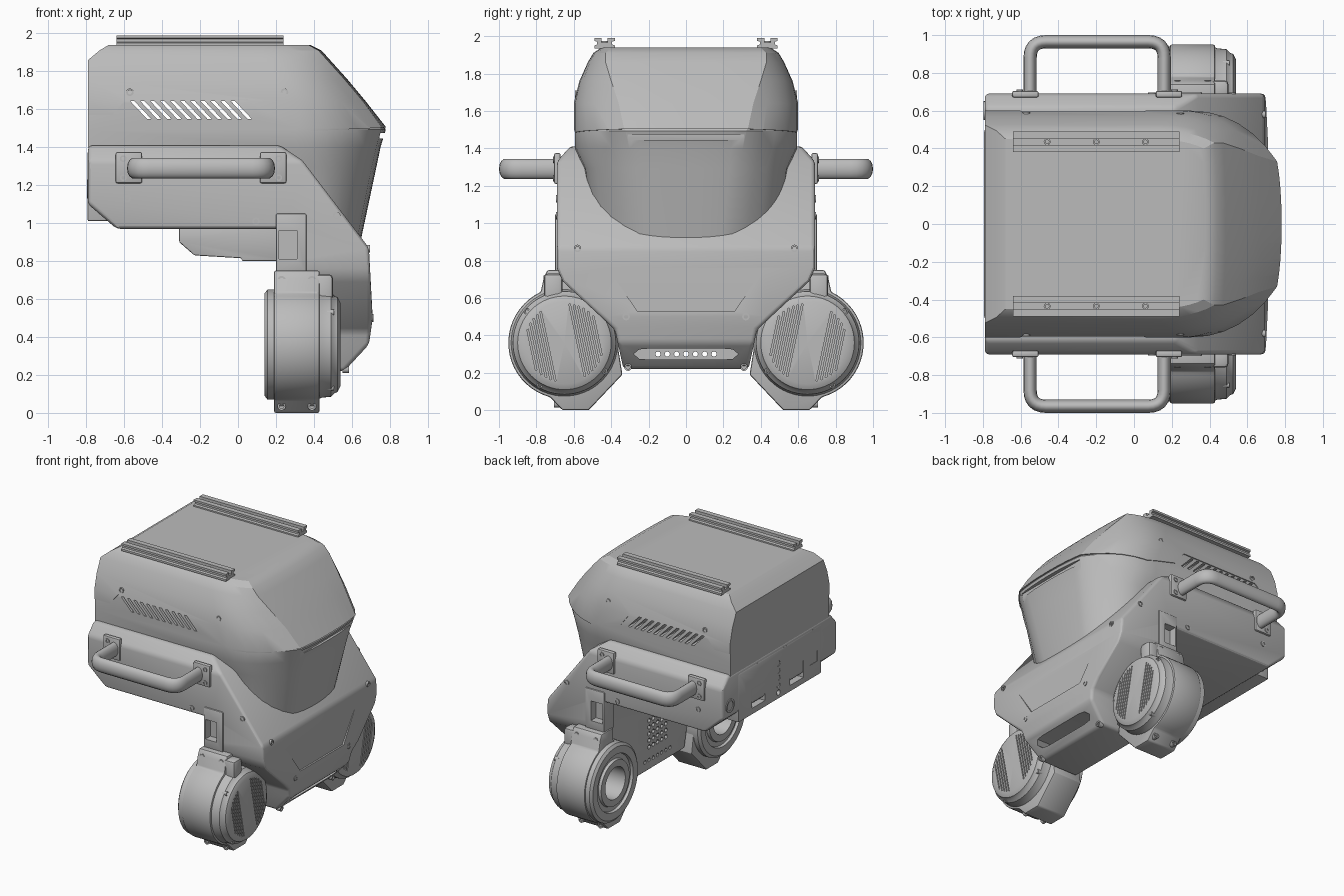
import bpy, bmesh
from math import sin, cos, pi, radians, sqrt
from mathutils import Matrix, Vector

if "Cube" in bpy.data.objects:
    bpy.data.objects.remove(bpy.data.objects["Cube"])

grey = bpy.data.materials.new("plain_grey")
grey.use_nodes = True
colour = (0.5, 0.5, 0.5, 1)
grey.diffuse_color = colour
grey.node_tree.nodes["Principled BSDF"].inputs["Base Color"].default_value = colour
parts = []


def finish(bm, name):
    bmesh.ops.recalc_face_normals(bm, faces=bm.faces)
    mesh = bpy.data.meshes.new(name)
    bm.to_mesh(mesh)
    bm.free()
    mesh.materials.append(grey)
    obj = bpy.data.objects.new(name, mesh)
    bpy.context.collection.objects.link(obj)
    parts.append(obj)
    return obj


def prism(name, outlines, axis, lo, hi):
    """Extrude one or more flat outlines along an axis."""
    place = {"x": lambda a, b, c: (c, a, b), "y": lambda a, b, c: (a, c, b)}[axis]
    bm = bmesh.new()
    if not isinstance(outlines[0], list):
        outlines = [outlines]
    for outline in outlines:
        face = bm.faces.new([bm.verts.new(place(a, b, lo)) for a, b in outline])
        result = bmesh.ops.extrude_face_region(bm, geom=[face], use_keep_orig=True)
        moved = [v for v in result["geom"] if isinstance(v, bmesh.types.BMVert)]
        bmesh.ops.translate(bm, verts=moved, vec=Vector(place(0, 0, hi - lo)))
    return finish(bm, name)


def rect(a0, a1, b0, b1):
    return [(a0, b0), (a1, b0), (a1, b1), (a0, b1)]


def disc(a, b, r, n=12):
    return [(a + r * cos(2 * pi * i / n), b + r * sin(2 * pi * i / n)) for i in range(n)]


def both_sides(half):
    return half + [(-a, b) for a, b in reversed(half)]


def lathe(name, profile, centre, direction, steps=48):
    """Spin (distance, radius) points about a direction."""
    bm = bmesh.new()
    verts = [bm.verts.new((r, 0, d)) for d, r in profile]
    edges = [bm.edges.new(pair) for pair in zip(verts, verts[1:])]
    bmesh.ops.spin(bm, geom=verts + edges, axis=(0, 0, 1), cent=(0, 0, 0),
                   angle=2 * pi, steps=steps)
    bmesh.ops.remove_doubles(bm, verts=bm.verts, dist=1e-5)
    turn = Vector((0, 0, 1)).rotation_difference(Vector(direction)).to_matrix().to_4x4()
    bm.transform(Matrix.Translation(centre) @ turn)
    return finish(bm, name)


def apply(obj, kind, **settings):
    mod = obj.modifiers.new(kind, kind)
    for key, value in settings.items():
        setattr(mod, key, value)
    bpy.context.view_layer.objects.active = obj
    bpy.ops.object.modifier_apply(modifier=mod.name)
    return obj


def combine(obj, other, operation="DIFFERENCE"):
    apply(obj, "BOOLEAN", object=other, operation=operation, solver="EXACT")
    parts.remove(other)
    bpy.data.objects.remove(other)
    return obj


def bevel(obj, width, segments=2):
    return apply(obj, "BEVEL", width=width, segments=segments,
                 limit_method="ANGLE", angle_limit=radians(25))


def mirror(obj):
    return apply(obj, "MIRROR", use_axis=(False, True, False))


def screw(name, centre, direction, size=0.02):
    profile = [(-0.03, 0), (-0.03, size), (0.006, size), (0.006, size * 0.55),
               (-0.004, size * 0.55), (-0.004, 0)]
    return mirror(lathe(name, profile, centre, direction, 14))


# Torso: side silhouette crossed with front silhouette
side = [(-0.79, 1.41), (0.22, 1.41), (0.34, 1.33), (0.69, 0.87), (0.71, 0.5), (0.69, 0.36),
        (0.56, 0.22), (0.24, 0.22), (0.24, 0.97), (-0.64, 0.97), (-0.79, 1.1)]
front = both_sides([(0.61, 1.42), (0.69, 1.33), (0.69, 0.76), (0.66, 0.69),
                    (0.38, 0.43), (0.33, 0.2)])
torso = prism("torso_shell", side, "y", -0.8, 0.8)
combine(torso, prism("outline", front, "x", -0.9, 0.9), "INTERSECT")
bevel(torso, 0.022, 3)
# Chest panel, chin slot with holes, rear vent grid, side ports
combine(torso, prism("panel", both_sides([(0.46, 0.82), (0.26, 0.53)]), "x", 0.696, 0.8))
slot = both_sides([(0.19, 0.33), (0.25, 0.325), (0.28, 0.3), (0.25, 0.275), (0.19, 0.27)])
combine(torso, prism("chin_slot", slot, "x", 0.52, 0.8))
combine(torso, prism("chin_holes", [disc(i * 0.05, 0.3, 0.014, 8) for i in range(-3, 4)],
                     "x", 0.1, 0.8))
grid = [disc(i * 0.05, 0.5 + j * 0.05, 0.018, 6) for i in range(-2, 3) for j in range(-2, 3)]
combine(torso, prism("vent_grid", grid, "x", 0.2, 0.28))

# Rear connector panel
panel = bevel(prism("rear_panel", rect(-0.5, 0.5, 1.01, 1.38), "x", -0.793, -0.6), 0.01)
ports = [rect(0.18, 0.34, 1.06, 1.2), rect(-0.28, -0.12, 1.06, 1.19),
         rect(-0.45, -0.36, 1.12, 1.2)]
ports += [disc(0.02, 1.06 + i * 0.055, 0.02) for i in range(5)]
combine(panel, prism("ports", ports, "x", -0.9, -0.74))
lathe("rear_socket", [(-0.02, 0), (-0.02, 0.05), (0.006, 0.05), (0.006, 0.035), (0, 0.035),
                      (0, 0)], (-0.79, 0.6, 1.18), (-1, 0, 0), 20)

# Hood: rings of (height, back, half width, bend start, corner x, corner y, nose)
rings = [(0.9, 0.3, 0.5, 0.35, 0.63, 0.25, 0.65), (1.3, 0.3, 0.55, 0.35, 0.71, 0.3, 0.735),
         (1.405, -0.79, 0.6, 0.3, 0.735, 0.31, 0.757),
         (1.5, -0.79, 0.6, 0.3, 0.76, 0.33, 0.785),
         (1.64, -0.79, 0.6, 0.25, 0.66, 0.36, 0.675),
         (1.76, -0.79, 0.57, 0.2, 0.56, 0.4, 0.575),
         (1.86, -0.79, 0.525, 0.15, 0.47, 0.43, 0.485),
         (1.91, -0.73, 0.495, 0.13, 0.425, 0.43, 0.44),
         (1.94, -0.68, 0.45, 0.1, 0.37, 0.4, 0.38)]


def curve(p, q, r, n):
    return [tuple(Vector(p).lerp(q, i / n).lerp(Vector(q).lerp(r, i / n), i / n))
            for i in range(1, n + 1)]


def hood(name, inset):
    bm = bmesh.new()
    loops = []
    for z, back, width, bend, cx, cy, nose in rings:
        width, cx, cy, nose = width - inset, cx - inset, cy - inset, nose - inset
        half = [(back, width), (bend, width)]
        half += curve((bend, width), (bend + 0.6 * (cx - bend), width), (cx, cy), 6)
        half += curve((cx, cy), (nose, cy * 0.6), (nose, 0), 4)
        full = half + [(x, -y) for x, y in reversed(half[:-1])]
        loops.append([bm.verts.new((x, y, z - inset)) for x, y in full])
    for low, high in zip(loops, loops[1:]):
        for i in range(len(low)):
            bm.faces.new((low[i - 1], low[i], high[i], high[i - 1]))
    bm.faces.new(loops[0])
    bm.faces.new(loops[-1])
    return finish(bm, name)


# Upper cover sits just proud of the lower hood along a stepped seam
seam = [(-0.9, 1.57), (-0.66, 1.57), (-0.59, 1.655), (0.05, 1.655), (0.13, 1.55),
        (0.38, 1.485), (0.9, 1.51), (0.9, 2.1), (-0.9, 2.1)]
cover = combine(hood("hood_cover", 0), prism("seam", seam, "y", -1, 1), "INTERSECT")
lower = hood("hood_lower", 0.006)
slats = []
for i in range(11):
    x = -0.57 + 0.053 * i
    slats.append([(x, 1.645), (x + 0.022, 1.645), (x + 0.112, 1.55), (x + 0.09, 1.55)])
combine(lower, prism("side_vents", slats, "y", -1, 1))
combine(lower, prism("nose_slot", rect(-0.31, 0.31, 1.445, 1.475), "x", 0.745, 0.9))
vents = [rect(y, y + 0.02, 1.64, 1.75) for y in [-0.46 + 0.04 * i for i in range(23)]]
combine(cover, prism("rear_vents", vents, "x", -0.9, -0.76))

# Top rails with a slot
half_rail = [(0.055, 1.935), (0.055, 1.95), (0.04, 1.955), (0.04, 1.97), (0.055, 1.975),
             (0.055, 1.99), (0.016, 1.99), (0.016, 1.965)]
mirror(prism("top_rail", [(y + 0.435, z) for y, z in both_sides(half_rail)], "x", -0.64, 0.24))
for x in (-0.46, -0.2, 0.06):
    screw("rail_screw", (x, 0.435, 1.967), (0, 0, 1), 0.018)

# Side handles: oval tube with rounded corners
path = [(-0.55, 0.68), (-0.55, 0.88)] + curve((-0.55, 0.88), (-0.55, 0.965), (-0.465, 0.965), 6)
path += [(-0.39 - x, y) for x, y in reversed(path)]
tube = bpy.data.curves.new("handle", "CURVE")
tube.dimensions = "3D"
tube.bevel_depth = 0.035
tube.bevel_resolution = 5
spline = tube.splines.new("POLY")
spline.points.add(len(path) - 1)
for point, (x, y) in zip(spline.points, path):
    point.co = (x, y, 0, 1)
tube.materials.append(grey)
handle = bpy.data.objects.new("handle", tube)
handle.location.z = 1.29
handle.scale.z = 1.57
bpy.context.collection.objects.link(handle)
bpy.ops.object.select_all(action="DESELECT")
handle.select_set(True)
bpy.context.view_layer.objects.active = handle
bpy.ops.object.convert(target="MESH")
handle = bpy.context.view_layer.objects.active
parts.append(handle)
mirror(handle)
for x, edge in ((-0.575, -0.03), (0.185, 0.03)):
    mirror(bevel(prism("handle_plate", rect(x - 0.07, x + 0.07, 1.21, 1.375), "y", 0.67, 0.705), 0.01))
    for z in (1.24, 1.34):
        screw("handle_screw", (x + edge, 0.705, z), (0, 1, 0), 0.018)

# Underside box
under = [(-0.31, 0.98), (-0.31, 0.9), (-0.23, 0.83), (0.02, 0.815), (0.02, 0.8),
         (0.25, 0.8), (0.25, 0.98)]
bevel(prism("underside_box", under, "y", -0.32, 0.32), 0.01)

# Leg brackets
bracket = bevel(prism("leg_bracket", rect(0.2, 0.36, 0.74, 1.05), "y", 0.58, 0.7), 0.008)
opening = rect(0.215, 0.31, 0.81, 0.96)
mirror(combine(bracket, prism("opening", opening, "y", 0.64, 0.8)))
combine(torso, mirror(prism("opening", opening, "y", 0.64, 0.8)))

# Hip motors: housing, turned body with open rear bore, slatted front
cy, cz = 0.65, 0.36
arc = [(cy + 0.3 * cos(radians(a)), cz + 0.3 * sin(radians(a))) for a in range(65, -76, -7)]
outline = [(0.6, 0.75), (0.74, 0.75), (0.76, 0.71)] + arc
outline += [(0.66, 0), (0.52, 0), (0.34, 0.19), (0.38, 0.44), (0.6, 0.66)]
housing = bevel(prism("motor_housing", outline, "x", 0.19, 0.43), 0.01)
bore = prism("bore", disc(cy, cz, 0.15, 32), "x", 0.1, 0.42)
mirror(combine(housing, bore))
turned = [(0.4, 0), (0.4, 0.12), (0.14, 0.12), (0.14, 0.17), (0.16, 0.175), (0.16, 0.21),
          (0.14, 0.215), (0.14, 0.27), (0.155, 0.29), (0.42, 0.29), (0.44, 0.28), (0.49, 0.275),
          (0.51, 0.255), (0.525, 0.25), (0.54, 0.22), (0.54, 0)]
motor = lathe("motor", turned, (0, cy, cz), (1, 0, 0), 64)
tilt = radians(12)
along, across = Vector((sin(tilt), cos(tilt))), Vector((cos(tilt), -sin(tilt)))
slits = []
for d in [0.09 + 0.022 * i for i in range(5)] + [-0.07 - 0.022 * i for i in range(6)]:
    reach = along * sqrt(0.21 ** 2 - d ** 2)
    middle, edge = Vector((cy, cz)) + across * d, across * 0.004
    slits.append([tuple(middle + s * reach + t * edge)
                  for s, t in ((1, 1), (1, -1), (-1, -1), (-1, 1))])
mirror(combine(motor, prism("slits", slits, "x", 0.522, 0.6)))
mirror(bevel(prism("motor_tab", rect(0.66, 0.76, 0.55, 0.73), "x", 0.4, 0.5), 0.02))
for a in (40, -60, 215):
    screw("motor_screw", (0.5, cy + 0.262 * cos(radians(a)), cz + 0.262 * sin(radians(a))), (1, 0, 0), 0.016)
for x in (0.23, 0.39):
    screw("housing_screw", (x, 0.755, 0.7), (0, 1, 0), 0.022)
    screw("foot_screw", (x, 0.7, 0.035), (0, 1, 0), 0.022)

# Shell screws on the sides and the chest
for x, y, z in ((-0.57, 0.588, 1.69), (0.245, 0.582, 1.69), (0.525, 0.512, 1.55),
                (0.52, 0.69, 1.04), (-0.585, 0.69, 1.13), (0.095, 0.69, 1.01)):
    screw("side_screw", (x, y, z), (0, 1, 0))
for x, y, z in ((0.69, 0.58, 0.865), (0.707, 0.32, 0.5), (0.58, 0.31, 0.23)):
    screw("chest_screw", (x, y, z), (1, 0, 0))

bpy.ops.object.select_all(action="DESELECT")
for obj in parts:
    obj.select_set(True)
bpy.context.view_layer.objects.active = torso
bpy.ops.object.shade_smooth_by_angle(angle=radians(28))
